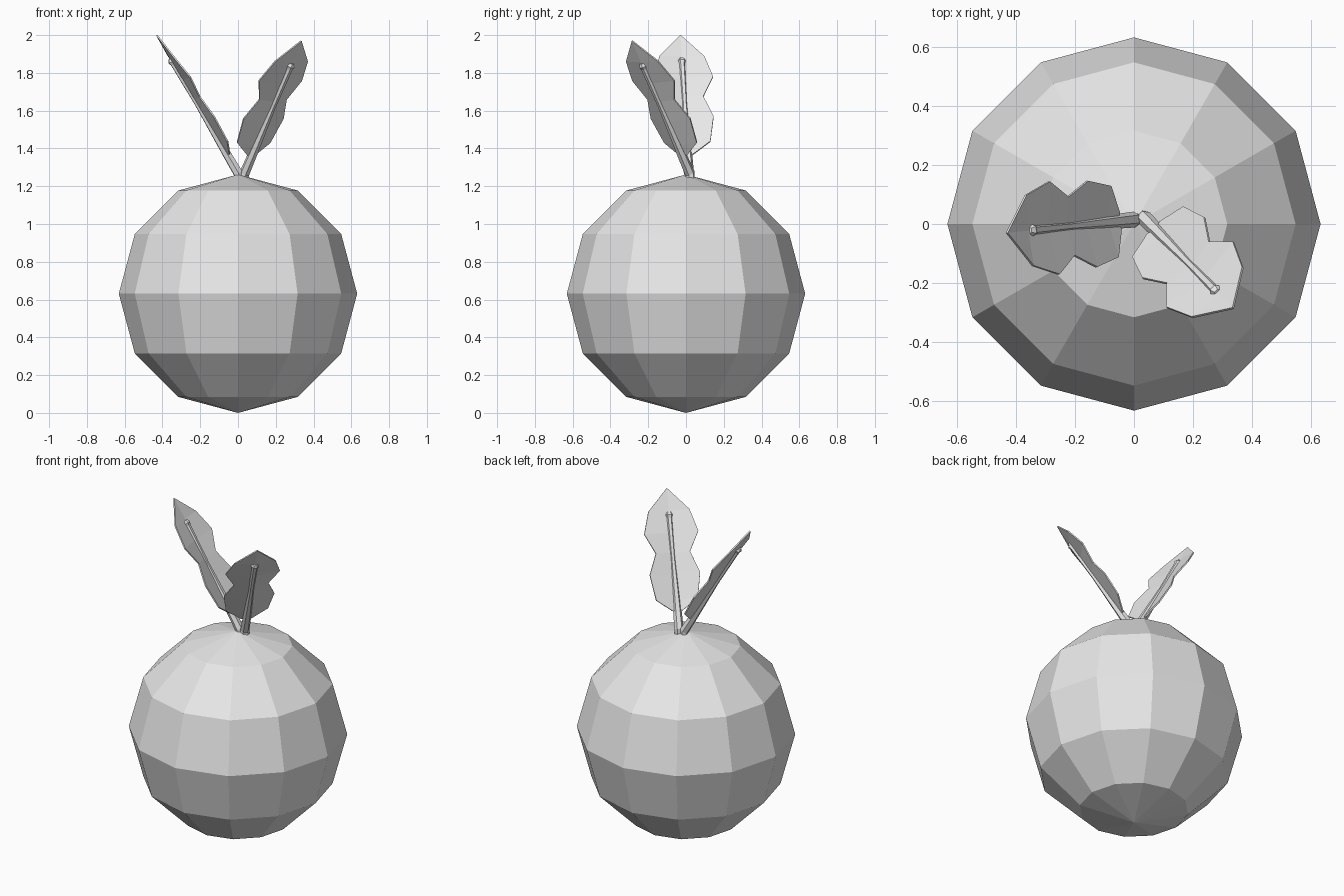
import bpy, bmesh, math
from mathutils import Vector

cube = bpy.data.objects.get("Cube")
if cube:
    bpy.data.objects.remove(cube, do_unlink=True)

grey = bpy.data.materials.new("light grey")
grey.use_nodes = True
grey.diffuse_color = (0.8, 0.8, 0.8, 1)
grey.node_tree.nodes["Principled BSDF"].inputs["Base Color"].default_value = (0.8, 0.8, 0.8, 1)


def make_object(name, bm):
    bmesh.ops.recalc_face_normals(bm, faces=bm.faces[:])
    mesh = bpy.data.meshes.new(name)
    bm.to_mesh(mesh)
    bm.free()
    mesh.materials.append(grey)
    obj = bpy.data.objects.new(name, mesh)
    bpy.context.collection.objects.link(obj)
    return obj


# Leaf stations from tip to base: position along the rib, half width, edge lift
STATIONS = [(0.84, 0.12, 0.008), (0.68, 0.158, 0.026), (0.54, 0.10, 0.022),
            (0.39, 0.147, 0.03), (0.21, 0.122, 0.027), (0.13, 0.03, 0.01)]
# Stem rings: position along the rib, radius
STEM_RINGS = [(0.0, 0.027), (0.12, 0.025), (0.5, 0.015),
              (0.79, 0.018), (0.81, 0.024), (0.83, 0.014)]
SIDES = 6


def frame(base, tip):
    axis = tip - base
    across = axis.cross(Vector((0, 0, 1))).normalized()
    return axis, across, across.cross(axis).normalized()


def make_leaf(name, base, tip):
    axis, across, up = frame(base, tip)
    bm = bmesh.new()
    point = bm.verts.new(tip)
    previous = (point, point, point)
    for t, width, lift in STATIONS:
        mid = base + axis * t
        row = (bm.verts.new(mid - across * width + up * lift),
               bm.verts.new(mid),
               bm.verts.new(mid + across * width + up * lift))
        for i in (0, 1):
            corners = [previous[i], previous[i + 1], row[i + 1], row[i]]
            bm.faces.new(list(dict.fromkeys(corners)))
        previous = row
    leaf = make_object(name, bm)
    solid = leaf.modifiers.new("thickness", "SOLIDIFY")
    solid.thickness = 0.008
    solid.offset = 0


def make_stem(name, base, tip):
    axis, across, up = frame(base, tip)
    bm = bmesh.new()
    # The foot is a level ring sunk into the fruit
    foot = (Vector((base.x, base.y, 1.22)), Vector((0, 0, 1)).cross(across), 0.027)
    rings = [foot] + [(base + axis * t, up, r) for t, r in STEM_RINGS]
    loops = []
    for centre, side, r in rings:
        if side.dot(up) < 0:
            side = -side
        angles = [math.tau * i / SIDES for i in range(SIDES)]
        loops.append([bm.verts.new(centre + (across * math.cos(a) + side * math.sin(a)) * r)
                      for a in angles])
    for low, high in zip(loops, loops[1:]):
        for i in range(SIDES):
            j = (i + 1) % SIDES
            bm.faces.new((low[i], low[j], high[j], high[i]))
    bm.faces.new(loops[0])
    bm.faces.new(loops[-1])
    make_object(name, bm)


# Faceted round body
bm = bmesh.new()
bmesh.ops.create_uvsphere(bm, u_segments=12, v_segments=6, radius=0.631)
bmesh.ops.translate(bm, verts=bm.verts[:], vec=(0, 0, 0.631))
make_object("fruit_body", bm)

# Two leaves, each on its own stem
for side, base, tip in (("right", (0.0, 0.015, 1.27), (-0.43, -0.03, 2.0)),
                        ("left", (0.035, 0.02, 1.27), (0.335, -0.285, 1.97))):
    make_leaf(side + "_leaf", Vector(base), Vector(tip))
    make_stem(side + "_stem", Vector(base), Vector(tip))
